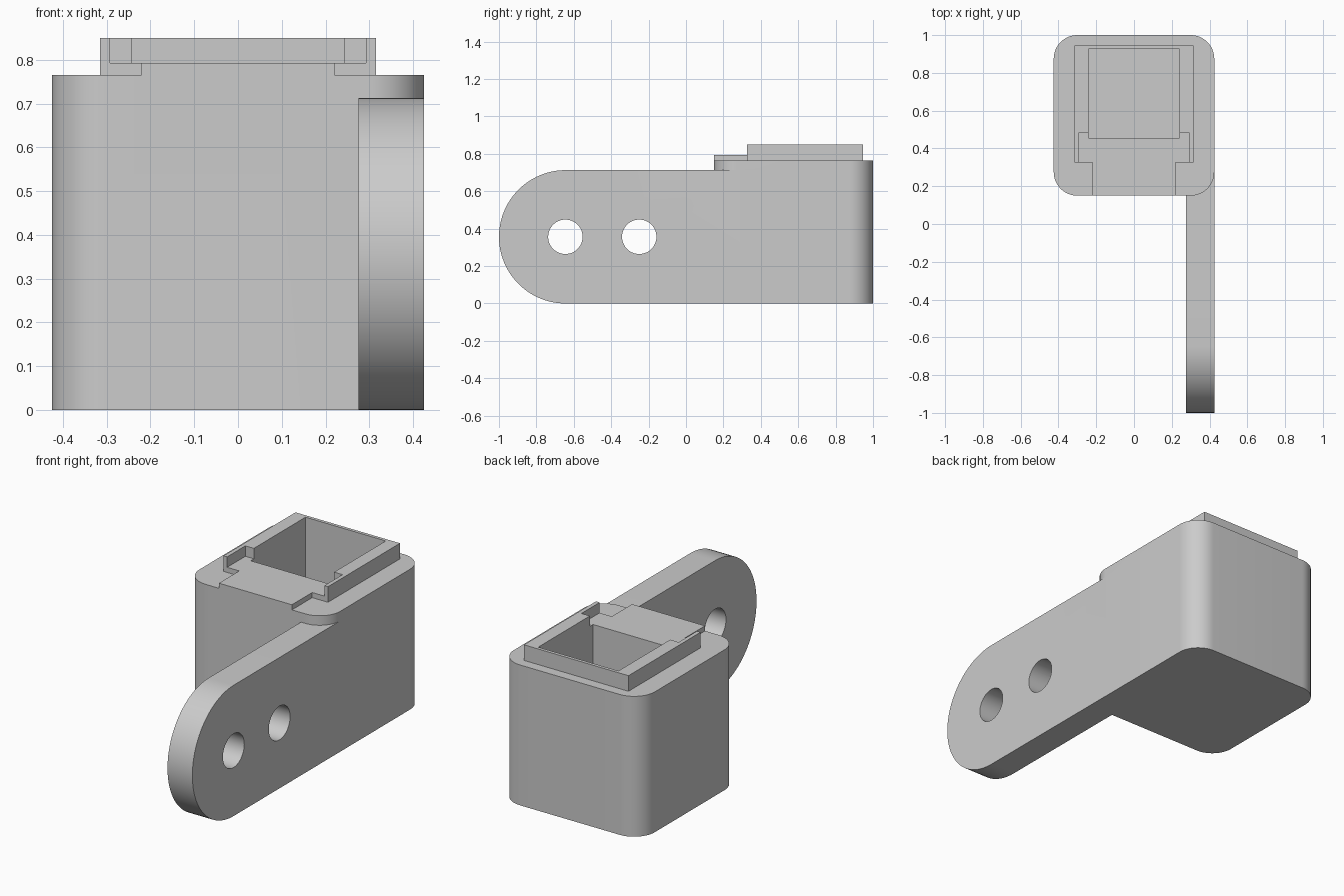
import bpy, bmesh, math
from mathutils import Matrix

if "Cube" in bpy.data.objects:
    bpy.data.objects.remove(bpy.data.objects["Cube"], do_unlink=True)

grey = bpy.data.materials.new("plain_grey")
grey.use_nodes = True
colour = (0.6, 0.6, 0.6, 1)
grey.diffuse_color = colour
grey.node_tree.nodes["Principled BSDF"].inputs["Base Color"].default_value = colour


def prism(name, outline, low, high, along_x=False):
    """Extrude a flat outline along z, or a (y, z) outline along x."""
    bm = bmesh.new()
    place = (lambda a, b: (low, a, b)) if along_x else (lambda a, b: (a, b, low))
    face = bm.faces.new([bm.verts.new(place(a, b)) for a, b in outline])
    new = bmesh.ops.extrude_face_region(bm, geom=[face])["geom"]
    verts = [v for v in new if isinstance(v, bmesh.types.BMVert)]
    d = high - low
    bmesh.ops.translate(bm, verts=verts, vec=(d, 0, 0) if along_x else (0, 0, d))
    bmesh.ops.recalc_face_normals(bm, faces=bm.faces[:])
    mesh = bpy.data.meshes.new(name)
    bm.to_mesh(mesh)
    bm.free()
    mesh.materials.append(grey)
    obj = bpy.data.objects.new(name, mesh)
    bpy.context.collection.objects.link(obj)
    return obj


def arc(cx, cy, r, start, end, steps):
    angles = [math.radians(start + (end - start) * i / steps) for i in range(steps + 1)]
    return [(cx + r * math.cos(a), cy + r * math.sin(a)) for a in angles]


def box(name, half_width, y0, y1, z0, z1):
    w = half_width
    return prism(name, [(-w, y0), (w, y0), (w, y1), (-w, y1)], z0, z1)


def combine(target, part, operation):
    mod = target.modifiers.new(part.name, 'BOOLEAN')
    mod.operation, mod.solver, mod.object = operation, 'EXACT', part
    bpy.context.view_layer.objects.active = target
    bpy.ops.object.modifier_apply(modifier=mod.name)
    bpy.data.objects.remove(part, do_unlink=True)


# Rounded square housing
HALF, FRONT, BACK, R = 0.425, 0.15, 1.0, 0.125
corners = [(HALF - R, BACK - R, 0), (R - HALF, BACK - R, 90),
           (R - HALF, FRONT + R, 180), (HALF - R, FRONT + R, 270)]
outline = [p for x, y, a in corners for p in arc(x, y, R, a, a + 90, 16)]
housing = prism("bracket_housing", outline, 0, 0.765)

# Mounting arm with a round end
MID = 0.3565
profile = [(0.3, 0), (0.3, 2 * MID)] + arc(MID - 1, MID, MID, 90, 270, 48)
arm = prism("mounting_arm", profile, 0.275, HALF, along_x=True)
for y in (-0.645, -0.25):
    hole = prism("bolt_hole", arc(y, MID, 0.092, 0, 352.5, 47), 0.2, 0.5, along_x=True)
    combine(arm, hole, 'DIFFERENCE')
combine(housing, arm, 'UNION')

# Raised rim and front tongue
combine(housing, box("rim", 0.315, 0.325, 0.945, 0.6, 0.85), 'UNION')
combine(housing, box("tongue", 0.22, FRONT, 0.4, 0.7, 0.793), 'UNION')

# Front slot through the rim, then the deep cavity
combine(housing, box("slot", 0.293, 0.3, 0.482, 0.793, 0.95), 'DIFFERENCE')
combine(housing, box("cavity", 0.242, 0.455, 0.927, 0.075, 0.95), 'DIFFERENCE')

bpy.ops.object.select_all(action='DESELECT')
housing.select_set(True)
bpy.context.view_layer.objects.active = housing
bpy.ops.object.shade_smooth_by_angle(angle=math.radians(30))
